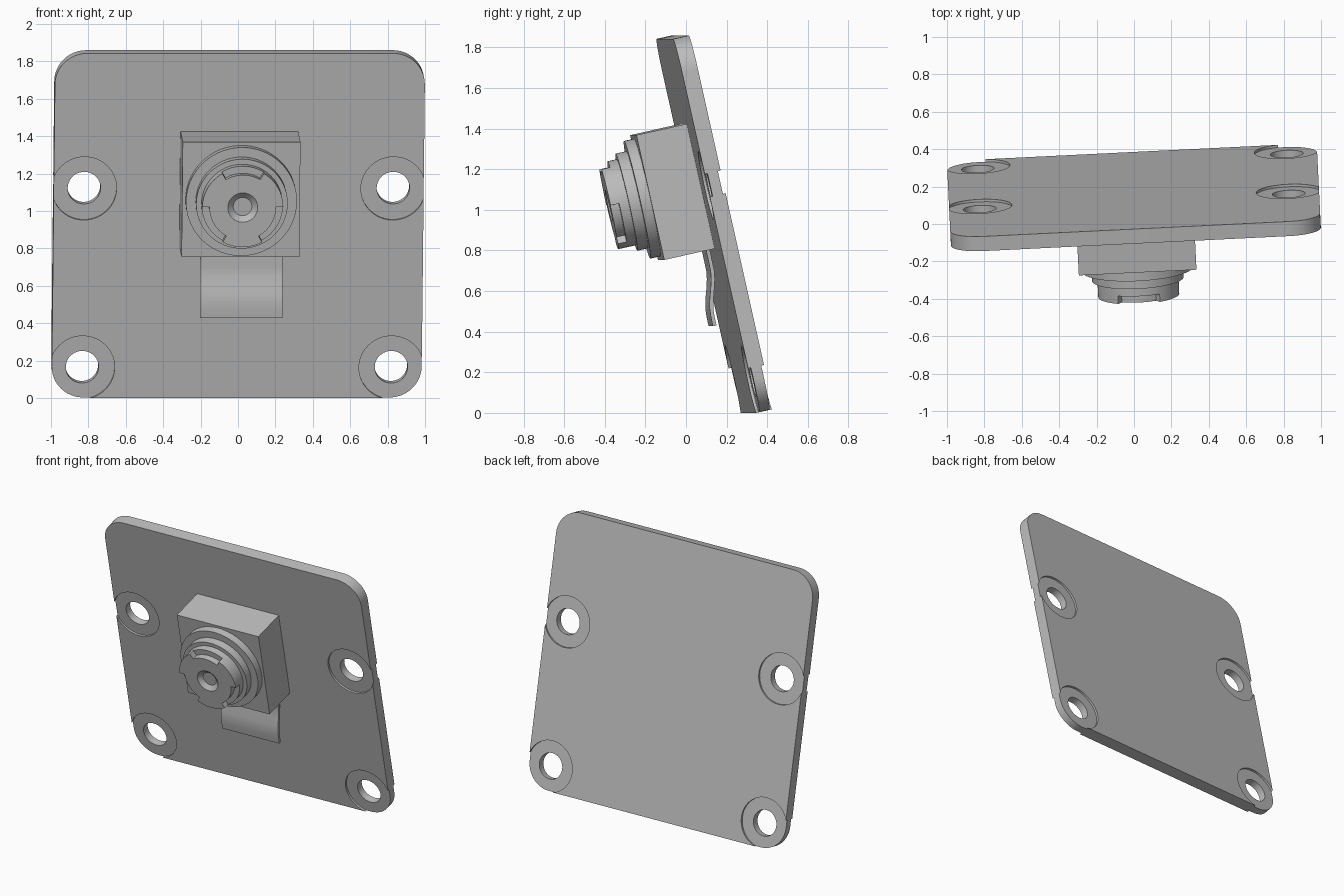
import bpy, bmesh
from math import cos, sin, pi, radians
from mathutils import Matrix, Vector

if "Cube" in bpy.data.objects:
    bpy.data.objects.remove(bpy.data.objects["Cube"], do_unlink=True)

# Whole board leans forward and is turned slightly
POSE = (Matrix.Translation((0, 0.14, 0.93))
        @ Matrix.Rotation(radians(2.8), 4, 'Z')
        @ Matrix.Rotation(radians(12.6), 4, 'X'))

grey = bpy.data.materials.new("plain grey")
grey.use_nodes = True
COLOUR = (0.5, 0.5, 0.5, 1)
grey.diffuse_color = COLOUR
grey.node_tree.nodes["Principled BSDF"].inputs["Base Color"].default_value = COLOUR


def add_object(name, bm):
    bmesh.ops.recalc_face_normals(bm, faces=bm.faces)
    mesh = bpy.data.meshes.new(name)
    bm.to_mesh(mesh)
    bm.free()
    mesh.materials.append(grey)
    obj = bpy.data.objects.new(name, mesh)
    bpy.context.collection.objects.link(obj)
    return obj


def arc(cx, cz, r, a0, a1, steps):
    return [(cx + r * cos(radians(a0 + (a1 - a0) * i / steps)),
             cz + r * sin(radians(a0 + (a1 - a0) * i / steps))) for i in range(steps + 1)]


def prism(name, outline, y0, y1):
    """Extrude an x-z outline along y."""
    bm = bmesh.new()
    face = bm.faces.new([bm.verts.new((x, y0, z)) for x, z in outline])
    moved = bmesh.ops.extrude_face_region(bm, geom=[face])["geom"]
    bmesh.ops.translate(bm, vec=(0, y1 - y0, 0),
                        verts=[v for v in moved if isinstance(v, bmesh.types.BMVert)])
    return add_object(name, bm)


def disc(name, cx, cz, r, y0, y1):
    return prism(name, arc(cx, cz, r, 0, 360, 64)[:-1], y0, y1)


def cut(target, cutters):
    """Subtract the cutters, bake the result and remove them."""
    for c in cutters:
        m = target.modifiers.new("cut", 'BOOLEAN')
        m.operation, m.solver, m.object = 'DIFFERENCE', 'EXACT', c
    bake(target)
    for c in cutters:
        bpy.data.objects.remove(c, do_unlink=True)


def bake(obj):
    bpy.context.view_layer.update()
    deps = bpy.context.evaluated_depsgraph_get()
    mesh = bpy.data.meshes.new_from_object(obj.evaluated_get(deps))
    obj.modifiers.clear()
    obj.data = mesh


# Mounting plate with rounded corners
W, H, T, R = 0.99, 0.944, 0.04, 0.17
outline = []
for k, (sx, sz) in enumerate([(1, 1), (-1, 1), (-1, -1), (1, -1)]):
    outline += arc(sx * (W - R), sz * (H - R), R, 90 * k, 90 * k + 90, 12)
plate = prism("mounting_plate", outline, -T, T)

# Screw holes with shallow round recesses on both faces
cutters = []
for x in (-0.827, 0.827):
    for z in (0.204, -0.777):
        cutters.append(disc("hole_cutter", x, z, 0.088, -0.1, 0.1))
        for side in (-1, 1):
            cutters.append(disc("recess_cutter", x, z, 0.173, side * (T - 0.014), side * 0.1))
cut(plate, cutters)

# Square camera housing
CZ, S = 0.2, 0.315
housing = prism("camera_housing",
                [(-S, CZ - S), (S, CZ - S), (S, CZ + S), (-S, CZ + S)], -0.295, -T)

# Stepped lens barrel, turned from a profile of (radius, depth)
profile = [(0, 0.465), (0.05, 0.465), (0.08, 0.49), (0.217, 0.49), (0.217, 0.40),
           (0.245, 0.40), (0.245, 0.346), (0.297, 0.346), (0.297, 0.29), (0, 0.29)]
bm = bmesh.new()
verts = [bm.verts.new((r, -d, CZ)) for r, d in profile]
edges = [bm.edges.new(p) for p in zip(verts, verts[1:])]
bmesh.ops.spin(bm, geom=verts + edges, cent=(0, 0, CZ), axis=(0, 1, 0),
               angle=2 * pi, steps=72)
bmesh.ops.remove_doubles(bm, verts=bm.verts, dist=0.0001)
lens = add_object("lens_barrel", bm)

# Three grip notches around the lens rim
notches = []
for a in (90, 210, 330):
    sector = arc(0, CZ, 0.178, a - 31, a + 31, 12) + arc(0, CZ, 0.26, a + 31, a - 31, 12)
    notches.append(prism("notch_cutter", sector, -0.55, -0.447))
cut(lens, notches)

# Flat ribbon cable with a soft bend, coming out below the housing
path = [(-0.078, 0.0), (-0.08, -0.22), (-0.086, -0.26), (-0.1, -0.31),
        (-0.116, -0.36), (-0.125, -0.4), (-0.128, -0.44), (-0.128, -0.487)]
bm = bmesh.new()
rows = [[bm.verts.new((0.016 + s * 0.22, y + 0.009, z)) for s in (-1, 1)] for y, z in path]
for a, b in zip(rows, rows[1:]):
    bm.faces.new((a[0], a[1], b[1], b[0]))
ribbon = add_object("ribbon_cable", bm)
solid = ribbon.modifiers.new("thickness", 'SOLIDIFY')
solid.thickness, solid.offset = 0.018, 0
bake(ribbon)

# Pose and shade all parts
parts = [plate, housing, lens, ribbon]
bpy.ops.object.select_all(action='DESELECT')
for part in parts:
    part.matrix_world = POSE
    part.select_set(True)
bpy.context.view_layer.objects.active = plate
bpy.ops.object.shade_smooth_by_angle(angle=radians(30))
